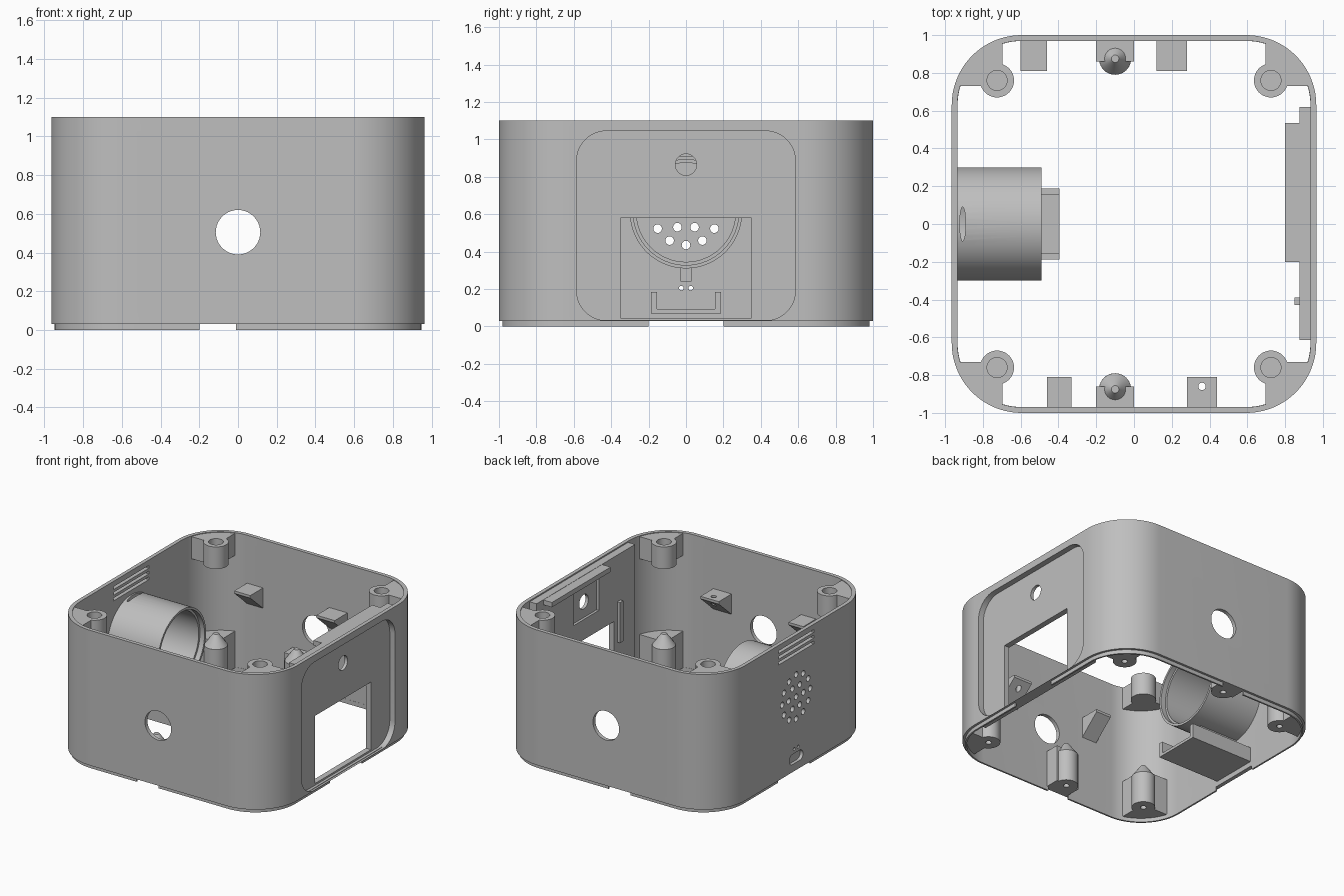
import bpy, bmesh, math
from mathutils import Matrix, Vector

cube = bpy.data.objects.get("Cube")
if cube:
    bpy.data.objects.remove(cube, do_unlink=True)

grey = bpy.data.materials.new("plain grey plastic")
grey.use_nodes = True
grey.diffuse_color = (0.52, 0.52, 0.52, 1)
grey.node_tree.nodes["Principled BSDF"].inputs["Base Color"].default_value = (0.52, 0.52, 0.52, 1)


def make(name, bm):
    bmesh.ops.recalc_face_normals(bm, faces=bm.faces)
    me = bpy.data.meshes.new(name)
    bm.to_mesh(me)
    bm.free()
    me.materials.append(grey)
    ob = bpy.data.objects.new(name, me)
    bpy.context.collection.objects.link(ob)
    return ob


def prism(name, pts, direction):
    bm = bmesh.new()
    face = bm.faces.new([bm.verts.new(p) for p in pts])
    ext = bmesh.ops.extrude_face_region(bm, geom=[face])["geom"]
    bmesh.ops.translate(bm, vec=direction, verts=[v for v in ext if isinstance(v, bmesh.types.BMVert)])
    return make(name, bm)


def box(name, x0, x1, y0, y1, z0, z1):
    return prism(name, [(x0, y0, z0), (x1, y0, z0), (x1, y1, z0), (x0, y1, z0)], (0, 0, z1 - z0))


def rounded(a, b, r, steps):
    pts = []
    for i, (sx, sy) in enumerate([(1, 1), (-1, 1), (-1, -1), (1, -1)]):
        for k in range(steps + 1):
            t = math.pi / 2 * (i + k / steps)
            pts.append((sx * (a - r) + r * math.cos(t), sy * (b - r) + r * math.sin(t)))
    return pts


def body(name, inset, z0, z1):
    pts = rounded(0.965 - inset, 1 - inset, 0.37 - inset, 20)
    return prism(name, [(x, y, z0) for x, y in pts], (0, 0, z1 - z0))


def side_slot(name, x0, x1, z, a, b, r):
    return prism(name, [(x0, y, z + h) for y, h in rounded(a, b, r, 10)], (x1 - x0, 0, 0))


def rod(name, start, end, r0, r1=None, sides=40):
    start, end = Vector(start), Vector(end)
    d = end - start
    bm = bmesh.new()
    mat = Matrix.Translation((start + end) / 2) @ d.to_track_quat("Z", "Y").to_matrix().to_4x4()
    bmesh.ops.create_cone(bm, cap_ends=True, segments=sides, radius1=r0,
                          radius2=r0 if r1 is None else r1, depth=d.length, matrix=mat)
    return make(name, bm)


def combine(ob, operation, *others):
    for other in others:
        mod = ob.modifiers.new("combine", "BOOLEAN")
        mod.operation, mod.solver, mod.object = operation, "EXACT", other
        bpy.context.view_layer.objects.active = ob
        bpy.ops.object.modifier_apply(modifier=mod.name)
        bpy.data.objects.remove(other, do_unlink=True)
    return ob


def cut(ob, *others):
    return combine(ob, "DIFFERENCE", *others)


def panel_cutters():
    # outer recess, large window and round light hole of the +x wall
    return [side_slot("recess", 0.92, 1.1, 0.538, 0.585, 0.507, 0.16),
            box("window", 0.7, 1.1, -0.35, 0.35, 0.045, 0.58),
            rod("light_hole", (0.7, 0, 0.865), (1.1, 0, 0.865), 0.057)]


# Main shell with its wall openings
shell = cut(body("shell", 0, 0.03, 1.1), body("cavity", 0.03, -0.1, 1.3), *panel_cutters())
for s in (-1, 1):
    cut(shell, rod("cable_hole", (0, s * 0.9, 0.505), (0, s * 1.1, 0.505), 0.115))
cz = 0.61
for ring, count in ((0, 1), (0.092, 6), (0.175, 12)):
    for i in range(count):
        t = math.tau * (i + (0.5 if count == 6 else 0)) / count
        y, z = ring * math.sin(t), cz - ring * math.cos(t)
        cut(shell, rod("sound_hole", (-1.1, y, z), (-0.9, y, z), 0.023, sides=16))
for i in range(3):
    z = 0.945 + 0.045 * i
    cut(shell, box("vent", -1.1, -0.9, -0.22, 0.22, z, z + 0.022))
cut(shell, side_slot("plug_slot", -1.1, -0.9, 0.13, 0.085, 0.04, 0.039))
for y in (-0.025, 0.025):
    cut(shell, rod("pin_hole", (-1.1, y, 0.205), (-0.9, y, 0.205), 0.012, sides=16))

# Thin locating lip below the shell, broken by a gap on each side
lip = cut(body("bottom_lip", 0.018, 0, 0.035), body("lip_cavity", 0.031, -0.1, 0.2),
          box("gap_fb", -0.2, -0.01, -1.2, 1.2, -0.1, 0.03),
          box("gap_lr", -1.2, 1.2, -0.2, 0.2, -0.1, 0.03))

# Thick inner panel on the +x side with a top ledge and a pocket
panel = cut(box("inner_panel", 0.875, 0.945, -0.613, 0.62, 0.03, 1.09), *panel_cutters(),
            box("pocket", 0.8, 0.895, -0.16, 0.16, 0.74, 1.0))
ledge = box("panel_ledge", 0.8, 0.9, -0.2, 0.535, 1.05, 1.088)
for y in (-0.43, 0.39):
    box("panel_rail", 0.85, 0.88, y, y + 0.04, 0.4, 0.72)

# Corner screw bosses at the top and capped posts at the bottom
for sx in (-1, 1):
    for sy in (-1, 1):
        cx, cy = sx * 0.725, sy * 0.76
        xs, ys = sorted((sx * 0.695, sx)), sorted((sy * 0.73, sy * 1.1))
        boss = combine(box("corner_boss", *xs, *ys, 0.92, 1.095), "INTERSECT",
                       body("limit", 0.012, 0, 2))
        combine(boss, "UNION", rod("boss_tube", (cx, cy, 0.92), (cx, cy, 1.095), 0.09))
        cut(boss, rod("screw_hole", (cx, cy, 0.95), (cx, cy, 1.2), 0.053))
        post = combine(box("corner_post", *xs, *ys, 0.03, 0.32), "INTERSECT",
                       body("limit", 0.012, 0, 2))
        combine(post, "UNION", rod("post_tube", (cx, cy, 0.03), (cx, cy, 0.28), 0.085),
                rod("post_cap", (cx, cy, 0.279), (cx, cy, 0.37), 0.085, 0.02))
        cut(post, rod("screw_hole", (cx, cy, -0.1), (cx, cy, 0.2), 0.022, sides=20))

# Middle posts and support wedges on the front and back walls
for s, wedges in ((-1, ((-0.46, -0.33), (0.28, 0.44))), (1, ((-0.6, -0.46), (0.12, 0.28)))):
    py = s * 0.875
    post = box("middle_post", -0.2, 0, *sorted((s * 0.86, s * 0.98)), 0.03, 0.32)
    combine(post, "UNION", rod("post_tube", (-0.1, py, 0.03), (-0.1, py, 0.28), 0.085),
            rod("post_cap", (-0.1, py, 0.279), (-0.1, py, 0.37), 0.085, 0.02))
    cut(post, rod("screw_hole", (-0.1, py, -0.1), (-0.1, py, 0.2), 0.022, sides=20))
    for x0, x1 in wedges:
        wedge = prism("support_wedge", [(x0, s * 0.98, 0.72), (x0, s * 0.81, 0.72),
                                        (x0, s * 0.81, 0.70), (x0, s * 0.98, 0.55)], (x1 - x0, 0, 0))
        if x0 == 0.28:
            cut(wedge, rod("peg_hole", (0.36, s * 0.86, 0.5), (0.36, s * 0.86, 0.9), 0.02, sides=16))

# Round speaker tube with a stepped mouth
tube = cut(rod("speaker_tube", (-0.94, 0, cz), (-0.49, 0, cz), 0.3, sides=64),
           rod("bore", (-1.1, 0, cz), (-0.3, 0, cz), 0.265, sides=64),
           rod("mouth", (-0.53, 0, cz), (-0.3, 0, cz), 0.282, sides=64))
wire = rod("wire_hole", (0, 0, 0.8), (0, 0, 1.2), 0.09)
wire.scale.x, wire.location.x = 0.17, -0.907
bpy.context.view_layer.update()
cut(tube, wire)
box("tube_rib", -0.94, -0.6, -0.03, 0.03, 0.24, 0.32)

# Open tray holding the plug board
cut(box("board_tray", -0.94, -0.395, -0.187, 0.187, 0.07, 0.185),
    box("tray_space", -0.935, -0.2, -0.155, 0.155, 0.092, 0.3))

# Smooth round walls, keeping hard edges crisp
bpy.ops.object.select_all(action="DESELECT")
for ob in bpy.context.scene.objects:
    if ob.type == "MESH":
        ob.select_set(True)
        bpy.context.view_layer.objects.active = ob
bpy.ops.object.shade_smooth_by_angle(angle=math.radians(30))
